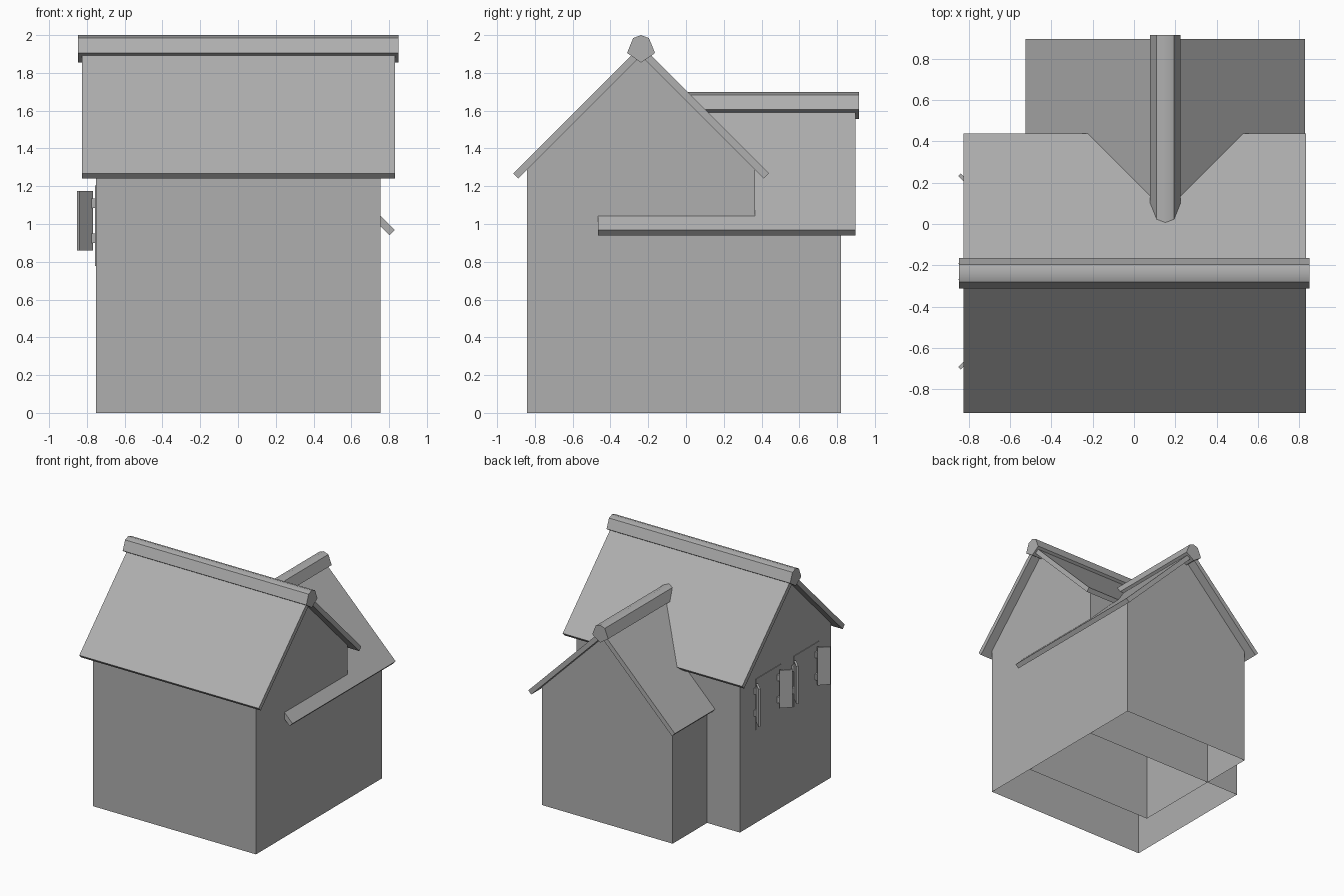
import bpy, bmesh
from math import radians

if "Cube" in bpy.data.objects:
    bpy.data.objects.remove(bpy.data.objects["Cube"])

grey = bpy.data.materials.new("mid_grey")
grey.diffuse_color = (.43, .43, .43, 1)
grey.use_nodes = True
grey.node_tree.nodes["Principled BSDF"].inputs["Base Color"].default_value = grey.diffuse_color


def make(name, verts, faces):
    mesh = bpy.data.meshes.new(name)
    bm = bmesh.new()
    vs = [bm.verts.new(v) for v in verts]
    for f in faces:
        bm.faces.new([vs[i] for i in f])
    bmesh.ops.recalc_face_normals(bm, faces=bm.faces)
    bm.to_mesh(mesh)
    bm.free()
    mesh.materials.append(grey)
    ob = bpy.data.objects.new(name, mesh)
    bpy.context.collection.objects.link(ob)
    return ob


def extrude(name, profile, a, b, place, skip=()):
    """Sweep a (across, height) profile along the ridge from a to b."""
    n = len(profile)
    verts = [place(l, d, z) for l in (a, b) for d, z in profile]
    faces = [list(range(n)), list(range(n, 2 * n))]
    for i in range(n):
        if i not in skip:
            j = (i + 1) % n
            faces.append([i, j, n + j, n + i])
    return make(name, verts, faces)


def box(name, size, loc, turn=0):
    x, y, z = (s / 2 for s in size)
    verts = [(i * x, j * y, k * z) for i in (-1, 1) for j in (-1, 1) for k in (-1, 1)]
    ob = make(name, verts, [(0, 1, 3, 2), (4, 5, 7, 6), (0, 1, 5, 4),
                            (2, 3, 7, 6), (0, 2, 6, 4), (1, 3, 7, 5)])
    ob.location = loc
    ob.rotation_euler.z = radians(turn)
    return ob


def house(name, place, base, walls, roof, ridge):
    # Wall shell, open underneath and under the roof
    shell = [(-.603, base), (-.603, 1.287), (0, 1.89), (.603, 1.287), (.603, base)]
    extrude(name + "_walls", shell, *walls, place, skip=(1, 2, 4))
    # Two sloping roof slabs
    slabs = [(-.677, 1.268), (0, 1.945), (.677, 1.268), (.65, 1.24), (0, 1.89), (-.65, 1.24)]
    extrude(name + "_roof", slabs, *roof, place)
    # Six-sided ridge beam with a softened top
    beam = [(0, 2.0), (.042, 1.984), (.074, 1.905), (0, 1.855), (-.074, 1.905), (-.042, 1.984)]
    ob = extrude(name + "_ridge", beam, *ridge, place)
    bpy.ops.object.select_all(action='DESELECT')
    ob.select_set(True)
    bpy.context.view_layer.objects.active = ob
    bpy.ops.object.shade_smooth_by_angle(angle=radians(44))


# Main house runs along x, lower wing runs along y
house("main", lambda l, d, z: (l, d - .238, z), 0,
      (-.753, .755), (-.826, .832), (-.847, .849))
house("wing", lambda l, d, z: (.152 + d, l, z - .3), .3,
      (-.38, .82), (-.465, .897), (-.48, .915))

# Two left-hand windows with half-open shutters and hinges
for n, yc in enumerate((.02, -.48)):
    box(f"window_{n}", (.01, .33, .425), (-.753, yc - .027, .99))
    for s in (-1, 1):
        box(f"shutter_{n}_{s}", (.1, .018, .315), (-.81, yc + s * .183, 1.017), -45 * s)
        for z in (.925, 1.11):
            box(f"hinge_{n}_{s}_{z}", (.03, .02, .05), (-.763, yc + s * .15, z))
